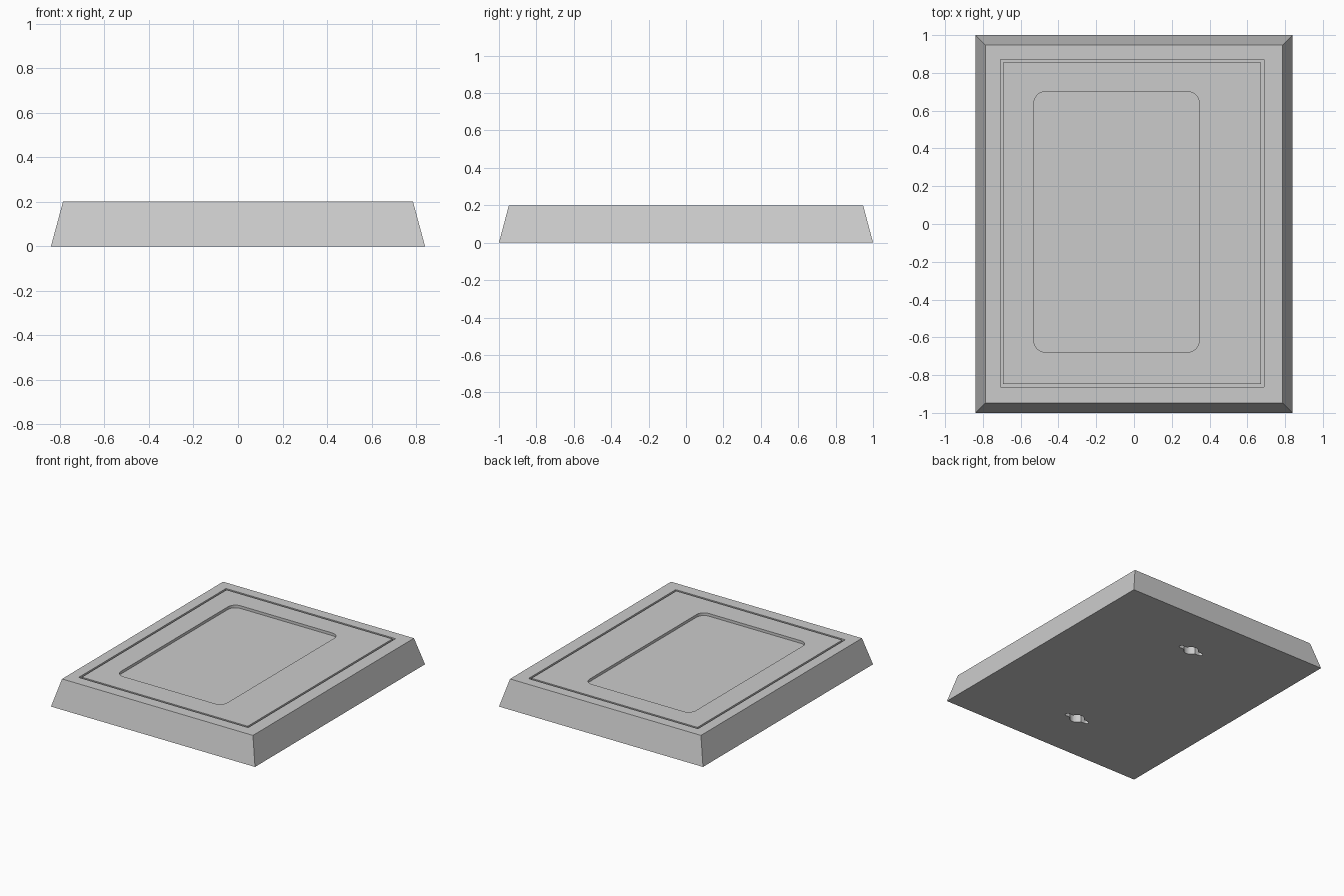
import bpy, bmesh
from math import pi, cos, sin, sqrt, asin

if "Cube" in bpy.data.objects:
    bpy.data.objects.remove(bpy.data.objects["Cube"])


def new_object(name, bm):
    bmesh.ops.recalc_face_normals(bm, faces=bm.faces)
    mesh = bpy.data.meshes.new(name)
    bm.to_mesh(mesh)
    bm.free()
    ob = bpy.data.objects.new(name, mesh)
    bpy.context.collection.objects.link(ob)
    return ob


def rect(x0, x1, y0, y1):
    return [(x0, y0), (x1, y0), (x1, y1), (x0, y1)]


def arc(cx, cy, r, a0, a1, n):
    return [(cx + r * cos(a0 + (a1 - a0) * i / n),
             cy + r * sin(a0 + (a1 - a0) * i / n)) for i in range(n + 1)]


def rounded_rect(x0, x1, y0, y1, r):
    centres = [(x1 - r, y1 - r), (x0 + r, y1 - r), (x0 + r, y0 + r), (x1 - r, y0 + r)]
    pts = []
    for i, (cx, cy) in enumerate(centres):
        pts += arc(cx, cy, r, i * pi / 2, (i + 1) * pi / 2, 8)
    return pts


def loft(name, low, z0, high, z1):
    bm = bmesh.new()
    a = [bm.verts.new((x, y, z0)) for x, y in low]
    b = [bm.verts.new((x, y, z1)) for x, y in high]
    bm.faces.new(a)
    bm.faces.new(b)
    n = len(a)
    for i in range(n):
        j = (i + 1) % n
        bm.faces.new((a[i], a[j], b[j], b[i]))
    return new_object(name, bm)


def ring(name, outer, inner, z0, z1):
    bm = bmesh.new()
    loops = [[bm.verts.new((x, y, z)) for x, y in pts]
             for pts, z in ((outer, z0), (outer, z1), (inner, z1), (inner, z0))]
    n = len(outer)
    for k in range(4):
        a, b = loops[k], loops[(k + 1) % 4]
        for i in range(n):
            j = (i + 1) % n
            bm.faces.new((a[i], a[j], b[j], b[i]))
    return new_object(name, bm)


def cut(target, cutter):
    mod = target.modifiers.new(cutter.name, 'BOOLEAN')
    mod.operation = 'DIFFERENCE'
    mod.solver = 'EXACT'
    mod.object = cutter
    cutter.hide_render = True
    bpy.context.view_layer.objects.active = target
    bpy.ops.object.modifier_apply(modifier=mod.name)
    bpy.data.objects.remove(cutter)


H, DEPTH = 0.2, 0.02

# Tapered plaque body
plaque = loft("plaque", rect(-0.84, 0.84, -1, 1), 0,
              rect(-0.786, 0.786, -0.947, 0.947), H)

# Thin border groove and rounded panel recess on the top
cut(plaque, ring("border_groove", rect(-0.708, 0.688, -0.862, 0.87),
                 rect(-0.693, 0.673, -0.847, 0.855), H - DEPTH, H + 0.1))
panel = rounded_rect(-0.53, 0.345, -0.678, 0.70, 0.06)
cut(plaque, loft("panel_recess", panel, H - DEPTH, panel, H + 0.1))

# Hanging keyholes underneath: round hole with a narrow slot to both sides
R, S, L = 0.05, 0.016, 0.085
t = asin(S / R)
keyhole = (arc(L, 0, S, -pi / 2, pi / 2, 8) + arc(0, 0, R, t, pi - t, 16)
           + arc(-L, 0, S, pi / 2, 3 * pi / 2, 8) + arc(0, 0, R, pi + t, 2 * pi - t, 16))
for y in (-0.61, 0.61):
    pts = [(px, py + y) for px, py in keyhole]
    cut(plaque, loft("keyhole", pts, -0.1, pts, 0.08))
